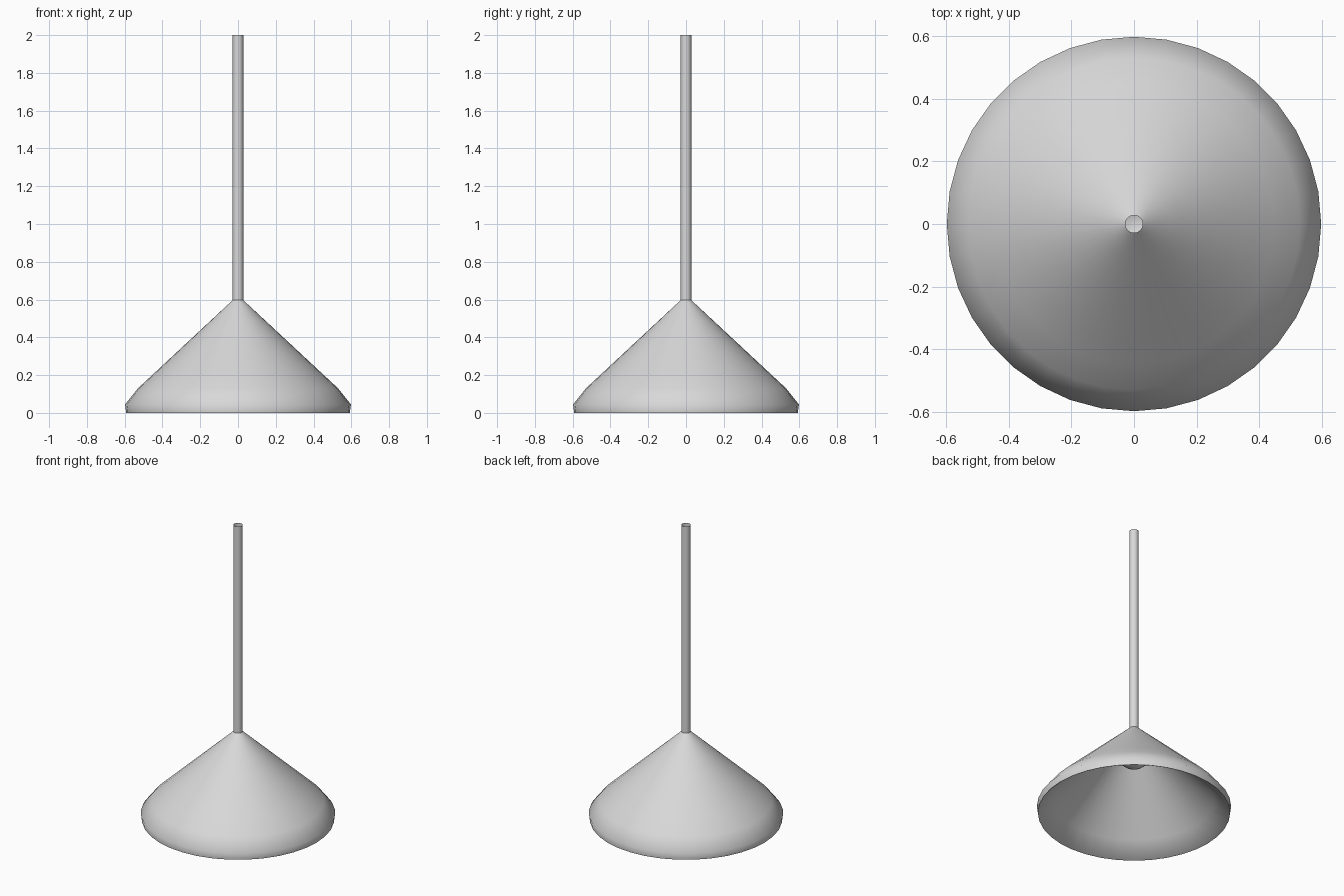
import bpy, bmesh, math

cube = bpy.data.objects.get("Cube")
if cube:
    bpy.data.objects.remove(cube)

SIDES = 36
ROD = 0.028        # rod radius
BULB = 0.105       # bulb radius
BULB_Z = 0.427     # bulb centre height

grey = bpy.data.materials.new("light grey")
grey.use_nodes = True
colour = (0.69, 0.69, 0.69, 1)
grey.diffuse_color = colour
grey.node_tree.nodes["Principled BSDF"].inputs["Base Color"].default_value = colour


def lathe(name, profile, angle):
    """Spin an (r, z) profile around the vertical axis."""
    bm = bmesh.new()
    verts = [bm.verts.new((r, 0, z)) for r, z in profile]
    edges = [bm.edges.new(pair) for pair in zip(verts, verts[1:])]
    bmesh.ops.spin(bm, geom=verts + edges, cent=(0, 0, 0), axis=(0, 0, 1),
                   angle=math.tau, steps=SIDES, use_merge=True)
    bmesh.ops.remove_doubles(bm, verts=bm.verts, dist=0.0005)
    bmesh.ops.recalc_face_normals(bm, faces=bm.faces)
    mesh = bpy.data.meshes.new(name)
    bm.to_mesh(mesh)
    bm.free()
    mesh.materials.append(grey)
    obj = bpy.data.objects.new(name, mesh)
    bpy.context.collection.objects.link(obj)
    bpy.ops.object.select_all(action='DESELECT')
    obj.select_set(True)
    bpy.context.view_layer.objects.active = obj
    bpy.ops.object.shade_smooth_by_angle(angle=math.radians(angle))


def between(a, b, steps):
    """Evenly spaced points from a up to, but not including, b."""
    return [(a[0] + (b[0] - a[0]) * i / steps, a[1] + (b[1] - a[1]) * i / steps)
            for i in range(steps)]


# Hanging rod: a tube, open at the top
lathe("hanging_rod", [(ROD, 0.55), (ROD, 2.0)], 40)

# Shade: sloped outside with a short rim, straight conical inside
peak, shoulder = (ROD, 0.597), (0.53, 0.13)
rim, inner_peak = (0.592, 0.0), (ROD, 0.56)
lathe("shade", between(peak, shoulder, 6) + [shoulder, (0.598, 0.045), rim]
      + between((0.589, 0.0), inner_peak, 6) + [inner_peak], 70)

# Round bulb, open at the neck where the tube enters it
neck = math.asin(ROD / BULB)
arc = [neck + (math.pi - neck) * i / 14 for i in range(15)]
lathe("bulb", [(ROD, 0.56)] + [(BULB * math.sin(a), BULB_Z + BULB * math.cos(a))
                               for a in arc], 70)
